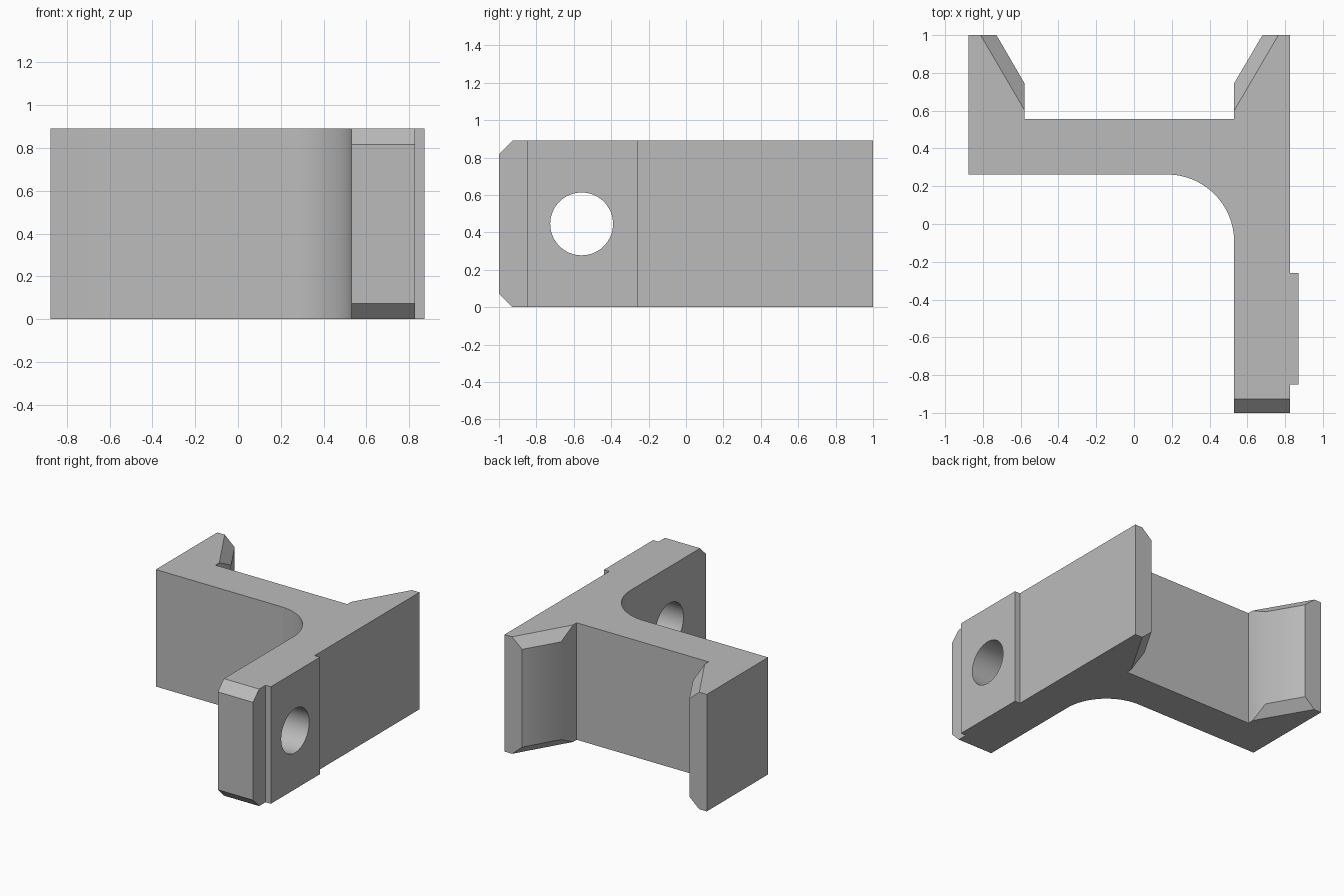
import bpy, bmesh, math

old = bpy.data.objects.get("Cube")
if old:
    bpy.data.objects.remove(old, do_unlink=True)

H = 0.89          # height of the bracket
CHAMFER = 0.073   # depth of the chamfers

grey = bpy.data.materials.new("plain grey")
grey.use_nodes = True
colour = (0.5, 0.5, 0.5, 1)
grey.diffuse_color = colour
grey.node_tree.nodes["Principled BSDF"].inputs["Base Color"].default_value = colour


def make_object(name, bm):
    bmesh.ops.recalc_face_normals(bm, faces=bm.faces)
    mesh = bpy.data.meshes.new(name)
    bm.to_mesh(mesh)
    bm.free()
    mesh.materials.append(grey)
    obj = bpy.data.objects.new(name, mesh)
    bpy.context.collection.objects.link(obj)
    return obj


def loft(bm, start, end):
    """Closed solid between two matching outlines."""
    a = [bm.verts.new(p) for p in start]
    b = [bm.verts.new(p) for p in end]
    n = len(a)
    bm.faces.new(a)
    bm.faces.new(b[::-1])
    for i in range(n):
        j = (i + 1) % n
        bm.faces.new((a[i], b[i], b[j], a[j]))


# Plan outline: long arm with raised pad, cross bar and two tapered prongs
R = 0.355
arc = [math.pi / 2 * i / 32 for i in range(33)]
fillet = [(0.53 - R + R * math.sin(a), 0.262 - R + R * math.cos(a)) for a in arc]
outline = [(-0.875, 0.262)] + fillet + [
    (0.53, -1), (0.827, -1),
    (0.827, -0.85), (0.872, -0.85), (0.872, -0.26), (0.827, -0.26),
    (0.827, 1), (0.68, 1), (0.53, 0.745), (0.53, 0.557),
    (-0.58, 0.557), (-0.58, 0.745), (-0.728, 1), (-0.875, 1)]

bm = bmesh.new()
loft(bm, [(x, y, 0) for x, y in outline], [(x, y, H) for x, y in outline])

# Chamfer the top and bottom of the arm tip
tip = [e for e in bm.edges if all(v.co.y < -0.99 for v in e.verts)
       and abs(e.verts[0].co.z - e.verts[1].co.z) < 0.01]
bmesh.ops.bevel(bm, geom=tip, offset=CHAMFER, segments=1, affect='EDGES')
bracket = make_object("bracket", bm)

# Cutters: chamfer wedges on the prongs and the bolt hole
cut = bmesh.new()


def wedge(edge_x, side, top):
    """Sloping wedge along the top or bottom of a prong's tapered face."""
    def section(y):
        inner = edge_x + side * (1 - y) * 0.585
        pts = [(-0.4, -0.4), (1.5, 1.5), (1.5, -0.4)]
        return [(inner + side * s * 0.084, y,
                 H - t * CHAMFER if top else t * CHAMFER) for s, t in pts]
    loft(cut, section(0.575), section(1.1))


for top in (True, False):
    wedge(-0.812, 1, top)
    wedge(0.764, -1, top)

angles = [math.tau * i / 64 for i in range(64)]
ring = [(-0.558 + 0.168 * math.cos(a), H / 2 + 0.168 * math.sin(a)) for a in angles]
loft(cut, [(0.4, y, z) for y, z in ring], [(1, y, z) for y, z in ring])
cutter = make_object("cutter", cut)
cutter.hide_render = True

boolean = bracket.modifiers.new("cuts", 'BOOLEAN')
boolean.operation = 'DIFFERENCE'
boolean.solver = 'EXACT'
boolean.object = cutter
bpy.ops.object.select_all(action='DESELECT')
bpy.context.view_layer.objects.active = bracket
bracket.select_set(True)
bpy.ops.object.modifier_apply(modifier=boolean.name)
bpy.data.objects.remove(cutter, do_unlink=True)
bpy.ops.object.shade_smooth_by_angle(angle=math.radians(35))
